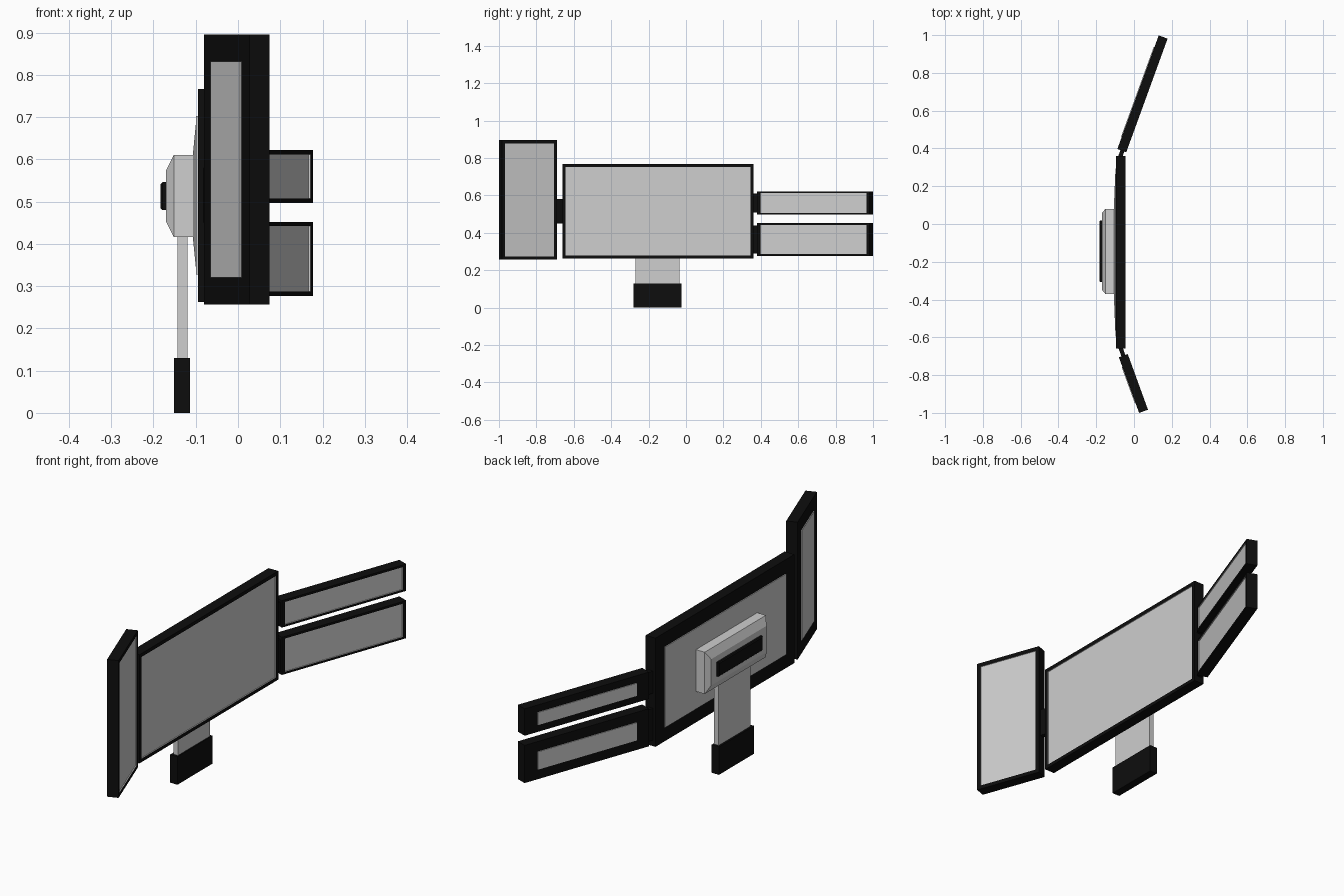
import bpy, bmesh
from math import radians

cube = bpy.data.objects.get("Cube")
if cube:
    bpy.data.objects.remove(cube, do_unlink=True)


def material(name, value):
    m = bpy.data.materials.new(name)
    m.use_nodes = True
    color = (value, value, value, 1)
    m.diffuse_color = color
    m.node_tree.nodes["Principled BSDF"].inputs["Base Color"].default_value = color
    return m


MATS = [material("black casing", 0.004), material("light grey", 0.62)]
BLACK, GREY = 0, 1


def loft(name, rings, colors, location=(0, 0, 0), turn=0):
    """Join rectangles (x, y0, y1, z0, z1) back to front; colors: back cap, bands, front cap."""
    bm = bmesh.new()
    loops = [[bm.verts.new((x, y, z)) for y, z in ((y0, z0), (y1, z0), (y1, z1), (y0, z1))]
             for x, y0, y1, z0, z1 in rings]
    bm.faces.new(loops[0][::-1]).material_index = colors[0]
    for a, b, color in zip(loops, loops[1:], colors[1:]):
        for i in range(4):
            j = (i + 1) % 4
            bm.faces.new((a[i], a[j], b[j], b[i])).material_index = color
    bm.faces.new(loops[-1]).material_index = colors[-1]
    bmesh.ops.recalc_face_normals(bm, faces=bm.faces)
    mesh = bpy.data.meshes.new(name)
    bm.to_mesh(mesh)
    bm.free()
    for m in MATS:
        mesh.materials.append(m)
    ob = bpy.data.objects.new(name, mesh)
    ob.location = location
    ob.rotation_euler.z = radians(turn)
    bpy.context.collection.objects.link(ob)
    return ob


def ring(x, rect, inset_y=0, inset_z=0):
    y0, y1, z0, z1 = rect
    return (x, y0 + inset_y, y1 - inset_y, z0 + inset_z, z1 - inset_z)


def block(name, x0, x1, rect, color, **kw):
    return loft(name, [ring(x0, rect), ring(x1, rect)], [color] * 3, **kw)


def panel(name, rect, rim, back, thick=0.05, **kw):
    """Framed screen: recessed display on +x, raised plate on the back."""
    rings = [ring(-thick - 0.004, rect, *back), ring(-thick, rect, *back),
             ring(-thick, rect), ring(0, rect),
             ring(0, rect, *rim), ring(-0.005, rect, *rim)]
    return loft(name, rings, [GREY, GREY, BLACK, BLACK, BLACK, GREY, GREY], **kw)


# Screens
panel("main_screen", (-0.66, 0.36, 0.262, 0.767), (0.016, 0.016), (0.065, 0.065),
      location=(-0.045, 0, 0))
panel("tall_side_screen", (-0.313, 0, 0.257, 0.895), (0.017, 0.017), (0.055, 0.063),
      location=(-0.033, -0.689, 0), turn=20)
for name, z0, z1, back_z in (("upper", 0.497, 0.622, 0.033), ("lower", 0.277, 0.452, 0.046)):
    panel(name + "_side_screen", (0, 0.64, z0, z1), (0.017, 0.01), (0.066, back_z),
          location=(-0.041, 0.38, 0), turn=-20)

# Hinges between the screens
for name, y, z0, z1, turn in (("tall_hinge", -0.67, 0.45, 0.58, 20),
                              ("upper_hinge", 0.375, 0.508, 0.611, -20),
                              ("lower_hinge", 0.375, 0.29, 0.438, -20)):
    block(name, -0.011, 0.011, (-0.04, 0.04, z0, z1), BLACK,
          location=(-0.066, y, 0), turn=turn)

# Rear housing: shallow slope rising to a chamfered box
box = (-0.37, 0.08, 0.416, 0.61)
loft("rear_housing",
     [ring(-0.17, box, 0.022, 0.036), ring(-0.152, box), ring(-0.107, box),
      ring(-0.098, (-0.595, 0.295, 0.327, 0.702))], [GREY] * 5)
loft("rear_plate", [ring(-0.183, (-0.302, 0.015, 0.484, 0.542)),
                    ring(-0.179, (-0.306, 0.019, 0.48, 0.546)),
                    ring(-0.169, (-0.306, 0.019, 0.48, 0.546))], [BLACK] * 4)

# Stand
block("stand_post", -0.143, -0.12, (-0.27, -0.036, 0.1, 0.45), GREY)
block("stand_foot", -0.152, -0.114, (-0.282, -0.025, 0, 0.13), BLACK)
